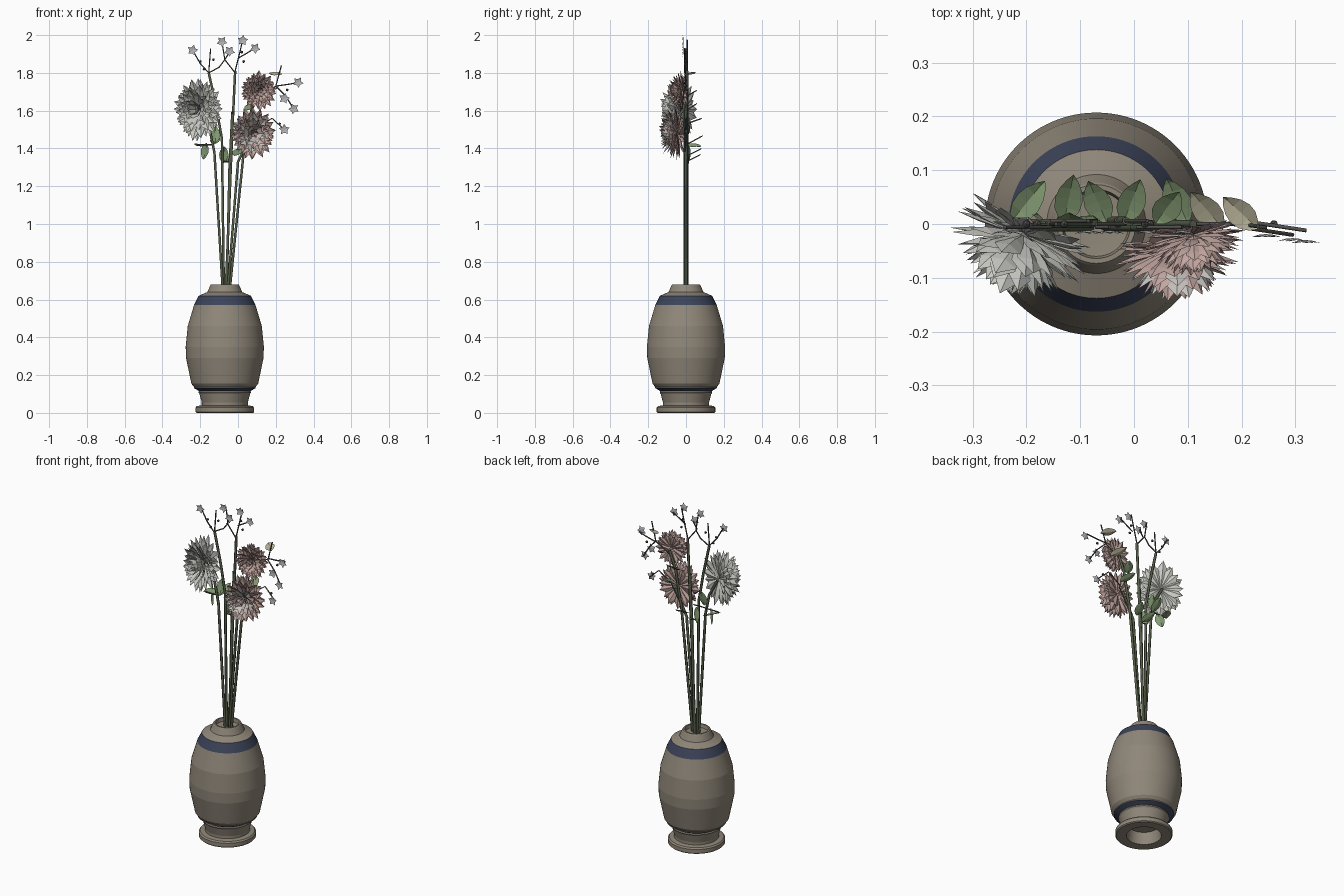
import bpy, bmesh, math, random
from mathutils import Vector

random.seed(4)
if "Cube" in bpy.data.objects:
    bpy.data.objects.remove(bpy.data.objects["Cube"])


def material(name, color):
    mat = bpy.data.materials.new(name)
    mat.use_nodes = True
    mat.diffuse_color = (*color, 1)
    mat.node_tree.nodes["Principled BSDF"].inputs["Base Color"].default_value = (*color, 1)
    return mat


clay = material("beige clay", (0.275, 0.24, 0.19))
blue = material("navy glaze", (0.045, 0.057, 0.1))
white = material("white petal", (0.6, 0.6, 0.56))
pink = material("dusty pink petal", (0.54, 0.38, 0.35))
blush = material("pale inner petal", (0.58, 0.55, 0.52))
green = material("leaf green", (0.23, 0.33, 0.17))
cream = material("cream leaf", (0.5, 0.47, 0.33))
stalk = material("stem green", (0.09, 0.11, 0.065))
bark = material("twig brown", (0.085, 0.08, 0.07))
grey = material("small blossom grey", (0.46, 0.46, 0.48))


def finish(bm, name, mats):
    mesh = bpy.data.meshes.new(name)
    bm.to_mesh(mesh)
    bm.free()
    for mat in mats:
        mesh.materials.append(mat)
    obj = bpy.data.objects.new(name, mesh)
    bpy.context.collection.objects.link(obj)
    return obj


def select_only(obj):
    bpy.ops.object.select_all(action='DESELECT')
    obj.select_set(True)
    bpy.context.view_layer.objects.active = obj


# Vase: one lathed profile (radius, height), hollow foot and shallow mouth
VASE_X = -0.07
profile = [(0, 0.07), (0.085, 0.07), (0.095, 0), (0.15, 0), (0.155, 0.005), (0.155, 0.028),
           (0.148, 0.036), (0.122, 0.04), (0.122, 0.055), (0.134, 0.1), (0.139, 0.108),
           (0.137, 0.116), (0.163, 0.131), (0.163, 0.137), (0.177, 0.155),
           (0.205, 0.29), (0.207, 0.35), (0.196, 0.46), (0.163, 0.57), (0.138, 0.62),
           (0.092, 0.64), (0.077, 0.675), (0.073, 0.68), (0.064, 0.68), (0.06, 0.66),
           (0, 0.655)]
bm = bmesh.new()
ring = [bm.verts.new((VASE_X + r, 0, z)) for r, z in profile]
edges = [bm.edges.new(pair) for pair in zip(ring, ring[1:])]
bmesh.ops.spin(bm, geom=ring + edges, cent=(VASE_X, 0, 0), axis=(0, 0, 1),
               angle=math.tau, steps=96, use_duplicate=False)
bmesh.ops.remove_doubles(bm, verts=bm.verts, dist=0.0005)
bmesh.ops.recalc_face_normals(bm, faces=bm.faces)
for f in bm.faces:
    c = f.calc_center_median()
    radius = math.hypot(c.x - VASE_X, c.y)
    shoulder = 0.57 < c.z < 0.62 and radius > 0.1
    under_ledge = 0.118 < c.z < 0.13
    f.material_index = int(shoulder or under_ledge)
select_only(finish(bm, "vase", [clay, blue]))
bpy.ops.object.shade_smooth_by_angle(angle=math.radians(5))


def add_blade(bm, base, along, up, length, width, fold, ribs, index=0):
    """Pointed petal or leaf with a creased centre line."""
    side = along.cross(up).normalized()
    start = bm.verts.new(base)
    tip = bm.verts.new(base + along * length)
    rows = []
    for t, w in ribs:
        mid = base + along * (length * t) - up * fold
        edge = side * (width * w / 2)
        lift = up * fold * 1.5
        rows.append([bm.verts.new(p) for p in (mid - edge + lift, mid, mid + edge + lift)])
    faces = []
    for k in (0, 1):
        faces.append((start, rows[0][k + 1], rows[0][k]))
        for a, b in zip(rows, rows[1:]):
            faces.append((a[k], a[k + 1], b[k + 1], b[k]))
        faces.append((rows[-1][k], rows[-1][k + 1], tip))
    for f in faces:
        bm.faces.new(f).material_index = index


PETAL = [(0.4, 0.7), (0.7, 1)]
STAR = [(0.45, 1)]
LEAF = [(0.12, 0.5), (0.3, 0.9), (0.5, 1), (0.7, 0.82), (0.88, 0.42)]


# Large blooms: rings of petals from a flat collar to a tight crown, narrower than tall
def bloom(name, center, facing, size, wide, mats):
    bm = bmesh.new()
    n = Vector(facing).normalized()
    e1 = n.cross(Vector((0, 0, 1))).normalized()
    e2 = n.cross(e1)
    rings = [(-10, 16, 0.93), (4, 18, 1), (18, 17, 0.97), (32, 15, 0.9),
             (47, 13, 0.82), (62, 9, 0.74), (78, 6, 0.66)]
    for i, (tilt, count, reach) in enumerate(rings):
        for k in range(count):
            phi = math.tau * (k + i * 0.5 + random.uniform(-0.15, 0.15)) / count
            el = math.radians(tilt + random.uniform(-5, 5))
            out = e1 * math.cos(phi) + e2 * math.sin(phi)
            along = out * math.cos(el) + n * math.sin(el)
            up = n * math.cos(el) - out * math.sin(el)
            squeeze = 1 - (1 - wide) * abs(math.cos(phi)) * math.cos(el)
            length = size * reach * squeeze * random.uniform(0.92, 1.03)
            inner = i > 2 and k % 2 == 0
            add_blade(bm, Vector(center), along, up, length, size * 0.3, size * 0.035,
                      PETAL, int(inner) % len(mats))
    finish(bm, name, mats)


bloom("white_bloom", (-0.205, -0.02, 1.605), (-0.42, -0.9, 0.02), 0.178, 0.77, [white])
bloom("lower_pink_bloom", (0.078, -0.045, 1.48), (0.12, -1, 0), 0.148, 0.82, [pink, blush])
bloom("upper_pink_bloom", (0.11, -0.02, 1.705), (0.15, -1, 0.05), 0.109, 0.9, [pink])


# Stems and twigs: bevelled paths given as (x, z) in a nearly flat fan
def stems(name, paths, radius, mat):
    curve = bpy.data.curves.new(name, 'CURVE')
    curve.dimensions = '3D'
    curve.bevel_depth = radius
    curve.bevel_resolution = 1
    curve.use_fill_caps = True
    for i, path in enumerate(paths):
        spline = curve.splines.new('POLY')
        spline.points.add(len(path) - 1)
        for p, (x, z) in zip(spline.points, path):
            p.co = (x, 0.006 * (i % 3 - 1) - max(0, x - 0.2) * 0.15, z, 1)
    curve.materials.append(mat)
    obj = bpy.data.objects.new(name, curve)
    bpy.context.collection.objects.link(obj)
    select_only(obj)
    bpy.ops.object.convert(target='MESH')


stems("main_stems", [
    [(-0.08, 0.64), (-0.125, 1.38), (-0.15, 1.5), (-0.205, 1.6)],
    [(-0.075, 0.64), (-0.085, 1.45), (-0.115, 1.62), (-0.155, 1.8)],
    [(-0.065, 0.64), (-0.03, 1.5), (-0.015, 1.81)],
    [(-0.055, 0.64), (0, 1.33), (0.075, 1.48)],
    [(-0.045, 0.64), (0.03, 1.38), (0.07, 1.6), (0.11, 1.7)],
    [(-0.06, 0.64), (-0.045, 1.3), (-0.03, 1.59)]], 0.0075, stalk)
stems("fine_twigs", [
    [(-0.155, 1.8), (-0.2, 1.85), (-0.24, 1.92)], [(-0.155, 1.8), (-0.145, 1.93)],
    [(-0.155, 1.8), (-0.1, 1.83), (-0.07, 1.87), (-0.085, 1.965)],
    [(-0.07, 1.87), (-0.045, 1.91)], [(-0.07, 1.87), (-0.015, 1.8)],
    [(-0.015, 1.81), (0.005, 1.89), (0.025, 1.975)], [(0.005, 1.88), (0.09, 1.93)],
    [(0.11, 1.68), (0.2, 1.73), (0.23, 1.84)], [(0.2, 1.73), (0.27, 1.74), (0.32, 1.75)],
    [(0.2, 1.73), (0.25, 1.68), (0.295, 1.61)], [(0.09, 1.5), (0.18, 1.56), (0.245, 1.5)],
    [(-0.13, 1.42), (-0.22, 1.42)], [(0.02, 1.36), (0.1, 1.5)],
    [(-0.05, 1.33), (-0.09, 1.33)]], 0.0036, bark)

# Tiny five-petalled blossoms and buds on the twigs
bm = bmesh.new()
for x, z in [(-0.24, 1.92), (-0.085, 1.965), (-0.045, 1.915), (0.025, 1.972), (0.09, 1.93),
             (0.318, 1.75), (0.295, 1.61), (0.245, 1.5), (0.245, 1.665)]:
    turn = random.uniform(0, 1)
    y = -0.012 - max(0, x - 0.2) * 0.15
    for k in range(5):
        a = math.tau * (k + turn) / 5
        along = Vector((math.cos(a), -0.2, math.sin(a))).normalized()
        up = (Vector((0, -1, 0)) + along * along.y).normalized()
        add_blade(bm, Vector((x, y, z)), along, up, 0.03, 0.02, 0.0015, STAR)
finish(bm, "small_blossoms", [grey])

bm = bmesh.new()
for x, z in [(-0.2, 1.86), (-0.18, 1.82), (-0.13, 1.87), (0.03, 1.86), (0.02, 1.91),
             (0.26, 1.71), (0.22, 1.53), (-0.03, 1.59)]:
    ball = bmesh.ops.create_icosphere(bm, subdivisions=1, radius=0.008)
    bmesh.ops.translate(bm, verts=ball["verts"], vec=(x, 0, z))
finish(bm, "buds", [bark])

# Leaves reaching out behind the blooms: base, tip, colour slot
leaves = [((-0.23, 0, 1.42), (-0.165, 0.08, 1.41), 0), ((-0.13, 0, 1.42), (-0.112, 0.092, 1.47), 0),
          ((-0.05, 0, 1.33), (-0.085, 0.08, 1.37), 0), ((-0.02, 0, 1.36), (0.012, 0.083, 1.4), 0),
          ((0.1, 0, 1.53), (0.06, 0.085, 1.56), 0), ((0.04, 0, 1.6), (0.085, 0.06, 1.64), 0),
          ((0.165, -0.01, 1.67), (0.105, 0.06, 1.71), 1), ((0.23, -0.01, 1.79), (0.165, 0.05, 1.8), 1),
          ((-0.165, 0, 1.43), (-0.185, 0.02, 1.34), 0), ((-0.12, 0, 1.43), (-0.12, 0.02, 1.52), 0),
          ((-0.07, 0, 1.41), (-0.08, 0.015, 1.32), 0)]
bm = bmesh.new()
for base, tip, slot in leaves:
    run = Vector(tip) - Vector(base)
    along = run.normalized()
    up = Vector((0, -0.5, 1))
    up = (up - along * up.dot(along)).normalized()
    add_blade(bm, Vector(base), along, up, run.length, 0.052, 0.004, LEAF, slot)
finish(bm, "leaves", [green, cream])
